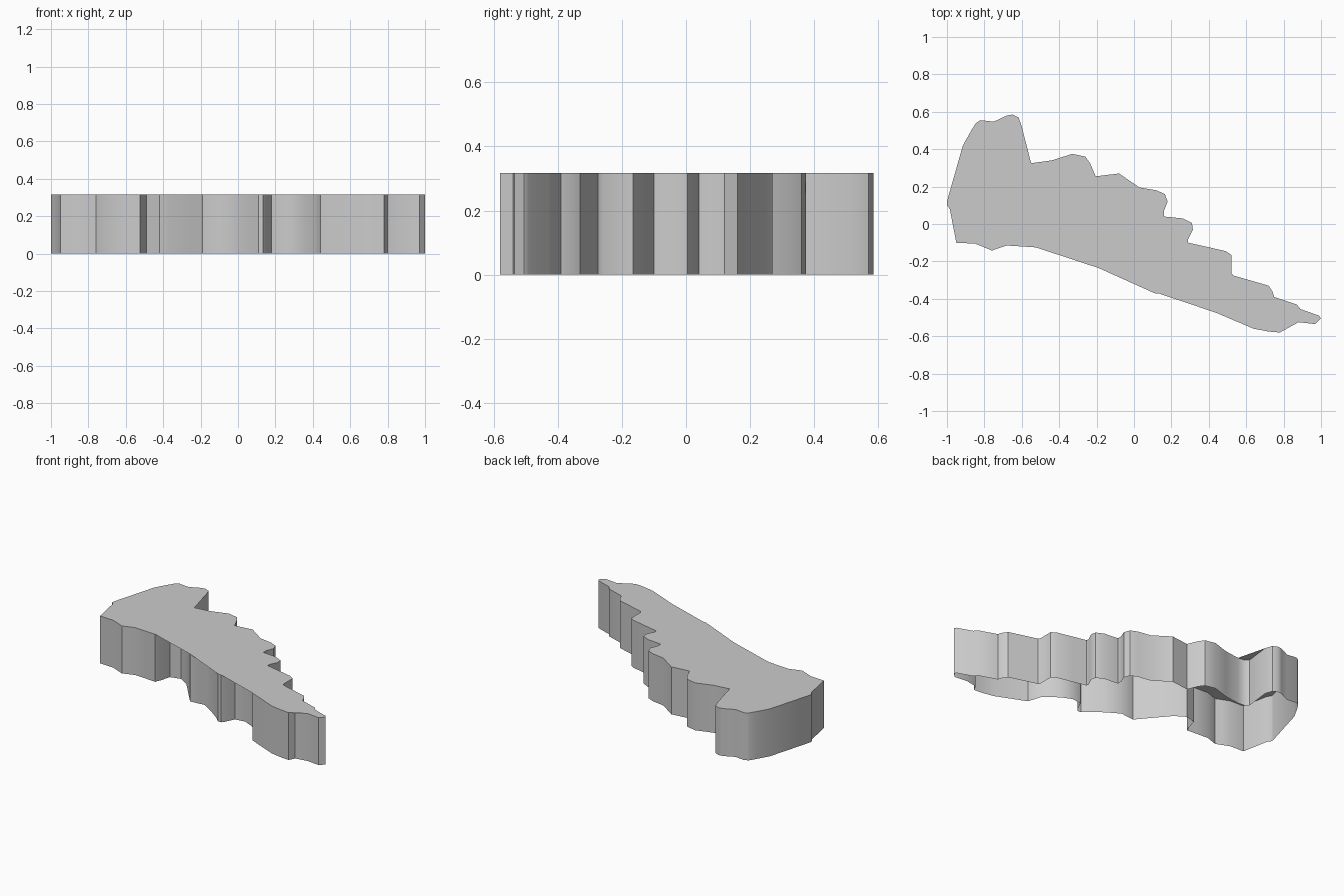
import bpy, bmesh
from math import radians

if "Cube" in bpy.data.objects:
    bpy.data.objects.remove(bpy.data.objects["Cube"])

HEIGHT = 0.317

# Outline runs clockwise from the west point; back shore with its steps
back_shore = [(-1, .12), (-.915, .42), (-.87, .50), (-.845, .54), (-.82, .555), (-.75, .547),
              (-.68, .58), (-.65, .585), (-.617, .57), (-.6, .52), (-.617, .38), (-.62, .35),
              (-.60, .33), (-.55, .325), (-.44, .34), (-.33, .375), (-.26, .36), (-.235, .325),
              (-.205, .255), (-.08, .27), (.03, .195), (.12, .18), (.165, .16), (.18, .12),
              (.16, .07), (.16, .04), (.26, .03), (.31, .005), (.315, -.03), (.29, -.08),
              (.29, -.1), (.38, -.12), (.49, -.145), (.52, -.165), (.52, -.26), (.53, -.275),
              (.72, -.33), (.74, -.36), (.75, -.39), (.87, -.43), (.89, -.455), (.99, -.49)]
# Narrow tip and the first straight stretch of the front
tip = [(1, -.505), (.97, -.535), (.88, -.525), (.8, -.54), (.78, -.58), (.72, -.575),
       (.64, -.56), (.44, -.475)]
# Recesses of the wall below the bridged straight edges of the top
bay_right = [(.41, -.38), (.32, -.312), (.25, -.28), (.18, -.29)]
bump = [(.15, -.352), (.135, -.372), (.11, -.37)]
bay_middle = [(.08, -.34), (0, -.28), (-.09, -.225)]
touch = [(-.19, -.235)]
bay_left = [(-.27, -.14), (-.35, -.045), (-.42, 0), (-.49, -.02)]
front_shore = [(-.51, -.09), (-.525, -.125), (-.6, -.12), (-.68, -.115), (-.76, -.142),
               (-.8, -.125), (-.85, -.105), (-.95, -.1), (-.985, .08), (-1, .1)]

wall_path = (back_shore + tip + bay_right + bump + bay_middle + touch
             + bay_left + front_shore)
top_path = back_shore + tip + bump + touch + front_shore

# Open-bottomed shell: a wall ribbon with a flat top plate
bm = bmesh.new()
low = [bm.verts.new((x, y, 0)) for x, y in wall_path]
high = [bm.verts.new((x, y, HEIGHT)) for x, y in wall_path]
n = len(wall_path)
for i in range(n):
    j = (i + 1) % n
    bm.faces.new((low[j], low[i], high[i], high[j]))
cap = bm.faces.new([bm.verts.new((x, y, HEIGHT)) for x, y in reversed(top_path)])
bmesh.ops.triangulate(bm, faces=[cap])

mesh = bpy.data.meshes.new("land_block")
bm.to_mesh(mesh)
bm.free()
block = bpy.data.objects.new("land_block", mesh)
bpy.context.collection.objects.link(block)
bpy.context.view_layer.objects.active = block
block.select_set(True)
bpy.ops.object.shade_smooth_by_angle(angle=radians(40))
